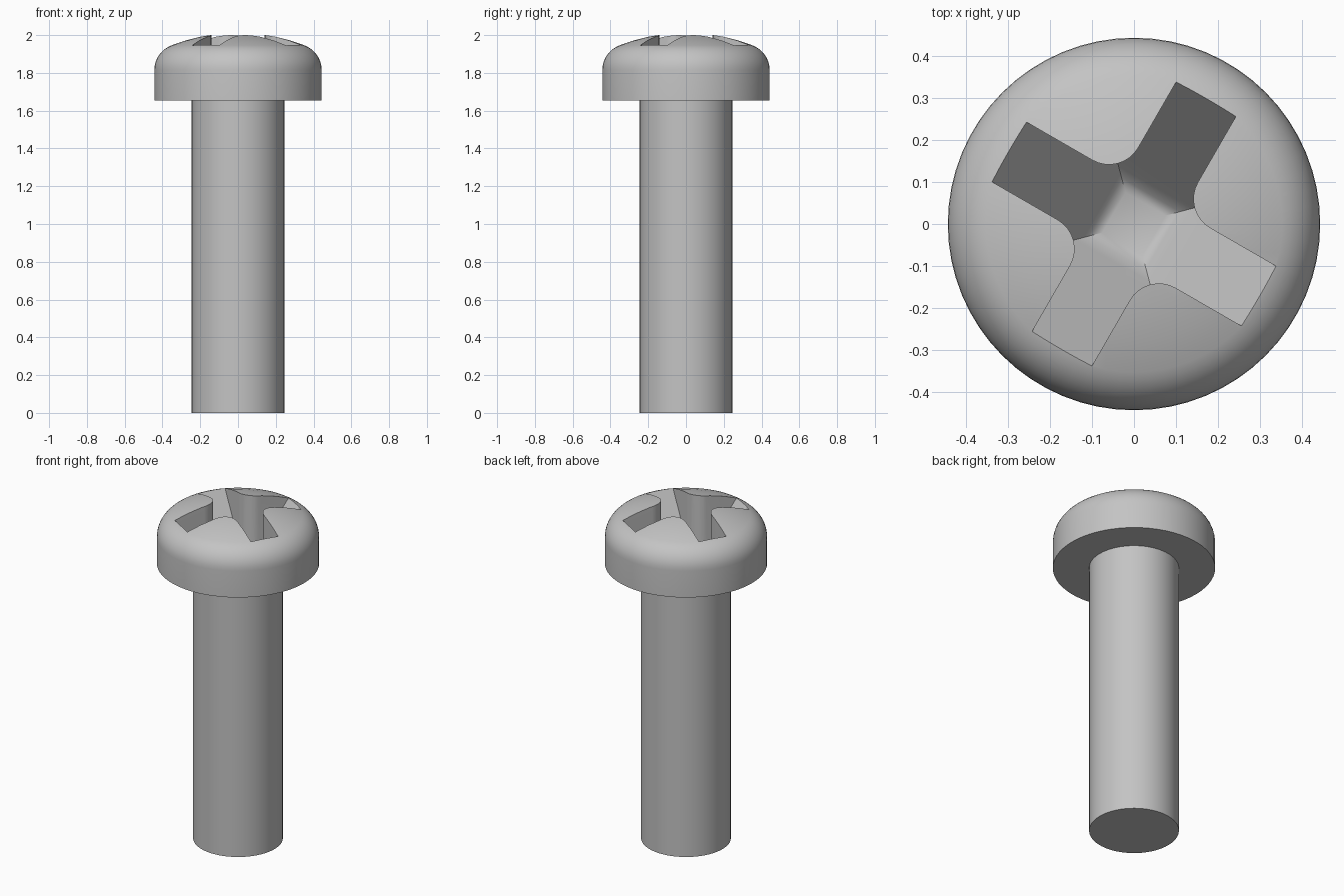
import bpy, bmesh
from math import sin, cos, radians, pi, sqrt
from mathutils import Matrix, Vector

cube = bpy.data.objects.get("Cube")
if cube:
    bpy.data.objects.remove(cube, do_unlink=True)

steel = bpy.data.materials.new("grey_steel")
steel.use_nodes = True
GREY = (0.55, 0.55, 0.55, 1)
steel.diffuse_color = GREY
steel.node_tree.nodes["Principled BSDF"].inputs["Base Color"].default_value = GREY


def loft(name, rings):
    """Skin a stack of closed rings and cap both ends."""
    bm = bmesh.new()
    loops = [[bm.verts.new(p) for p in ring] for ring in rings]
    n = len(loops[0])
    for low, high in zip(loops, loops[1:]):
        for i in range(n):
            j = (i + 1) % n
            bm.faces.new((low[i], low[j], high[j], high[i]))
    bm.faces.new(loops[0][::-1])
    bm.faces.new(loops[-1])
    bmesh.ops.recalc_face_normals(bm, faces=bm.faces)
    mesh = bpy.data.meshes.new(name)
    bm.to_mesh(mesh)
    bm.free()
    mesh.materials.append(steel)
    obj = bpy.data.objects.new(name, mesh)
    bpy.context.collection.objects.link(obj)
    return obj


def circle(radius, z, n=64):
    return [(radius * cos(2 * pi * i / n), radius * sin(2 * pi * i / n), z) for i in range(n)]


def boolean(obj, cutter, operation):
    """Apply a boolean and discard its cutter."""
    mod = obj.modifiers.new("cut", "BOOLEAN")
    mod.object, mod.operation, mod.solver = cutter, operation, "EXACT"
    bpy.ops.object.select_all(action="DESELECT")
    bpy.context.view_layer.objects.active = obj
    obj.select_set(True)
    bpy.ops.object.modifier_apply(modifier=mod.name)
    bpy.data.objects.remove(cutter, do_unlink=True)


# Shank and pan head: turned profile with a rounded shoulder and shallow dome
SHANK, HEAD, UNDER = 0.245, 0.443, 1.655
ROUND, DOME, APEX = 0.14, 0.97, 2.012
edge_r = HEAD - ROUND
tilt = radians(20.8)
shoulder_z = APEX - DOME + sqrt((DOME - ROUND) ** 2 - edge_r ** 2)
profile = [(SHANK, 0), (SHANK, UNDER), (HEAD, UNDER)]
for i in range(9):
    a = (pi / 2 - tilt) * i / 8
    profile.append((edge_r + ROUND * cos(a), shoulder_z + ROUND * sin(a)))
for r in (0.28, 0.2, 0.12, 0.04):
    profile.append((r, APEX - DOME + sqrt(DOME ** 2 - r ** 2)))
screw = loft("screw_body", [circle(r, z) for r, z in profile])

# Cross recess: four arms with rounded inner corners
ARM, FILLET, REACH = 0.082, 0.08, 0.5
c = ARM + FILLET
quarter = [(REACH, ARM)]
for i in range(9):
    a = -pi / 2 - pi / 2 * i / 8
    quarter.append((c + FILLET * cos(a), c + FILLET * sin(a)))
quarter.append((ARM, REACH))
outline = []
for k in range(4):
    turn = Matrix.Rotation(k * pi / 2, 3, "Z")
    outline += [turn @ Vector((x, y, 0)) for x, y in quarter]
cross = loft("recess_cross", [[(p.x, p.y, z) for p in outline] for z in (1.4, 2.08)])

# Square funnel that gives the arms their sloping floors
funnel = loft("recess_funnel", [
    [(-h, -h, z), (h, -h, z), (h, h, z), (-h, h, z)]
    for h, z in ((0.055, 1.565), (0.08, 1.575), (0.1, 1.6), (0.451, 2.1))])
boolean(cross, funnel, "INTERSECT")
cross.data.transform(Matrix.Rotation(radians(60), 4, "Z"))
boolean(screw, cross, "DIFFERENCE")

# Smooth shading with crisp edges
bpy.context.view_layer.objects.active = screw
screw.select_set(True)
bpy.ops.object.shade_smooth_by_angle(angle=radians(30))
